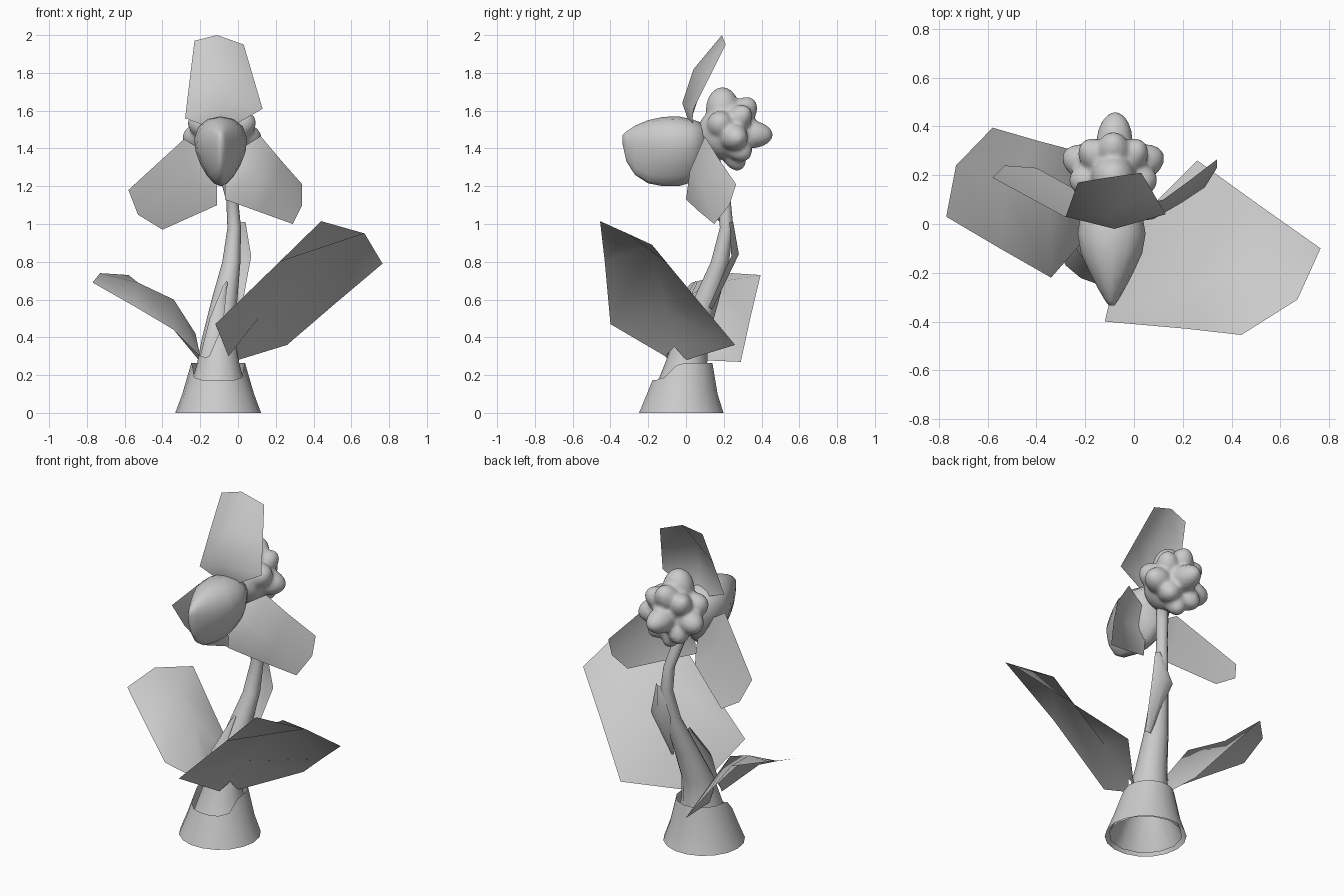
import bpy
import bmesh
from math import cos, sin, pi
from mathutils import Vector, Matrix

default_cube = bpy.data.objects.get("Cube")
if default_cube:
    bpy.data.objects.remove(default_cube, do_unlink=True)

# One plain material for the whole plant
GREY = (0.6, 0.6, 0.6, 1.0)
grey = bpy.data.materials.new("plain_grey")
grey.use_nodes = True
grey.diffuse_color = GREY
shader = grey.node_tree.nodes["Principled BSDF"]
shader.inputs["Base Color"].default_value = GREY
shader.inputs["Roughness"].default_value = 0.8


def finish(bm, name):
    """Turn a bmesh into a smooth shaded object with the plant material."""
    bmesh.ops.recalc_face_normals(bm, faces=bm.faces)
    for face in bm.faces:
        face.smooth = True
    mesh = bpy.data.meshes.new(name)
    bm.to_mesh(mesh)
    bm.free()
    mesh.materials.append(grey)
    obj = bpy.data.objects.new(name, mesh)
    bpy.context.scene.collection.objects.link(obj)
    return obj


def bridge(bm, rows, closed):
    """Join neighbouring rows of vertices with quads."""
    for lower, upper in zip(rows, rows[1:]):
        count = len(lower)
        for i in range(count if closed else count - 1):
            j = (i + 1) % count
            bm.faces.new((lower[i], lower[j], upper[j], upper[i]))


def blade(name, rows):
    """Folded leaf or petal; each row holds one edge, the midrib, the other edge."""
    bm = bmesh.new()
    verts = [[bm.verts.new(point) for point in row] for row in rows]
    bridge(bm, verts, closed=False)
    return finish(bm, name)


def loft(name, rings, cap_start=False, cap_end=False):
    """Skin a list of closed rings, with optional end caps."""
    bm = bmesh.new()
    verts = [[bm.verts.new(point) for point in ring] for ring in rings]
    bridge(bm, verts, closed=True)
    if cap_start:
        bm.faces.new(verts[0])
    if cap_end:
        bm.faces.new(verts[-1])
    return finish(bm, name)


def circle(center, radius, sides):
    x, y, z = center
    angles = [2 * pi * i / sides for i in range(sides)]
    return [(x + radius * cos(a), y + radius * sin(a), z) for a in angles]


# Flared collar at the foot, its rim dipping at the front along the flare
collar_low = circle((-0.105, -0.02, 0.1), 0.19, 18)
collar_top = circle((-0.105, 0.0, 0.265), 0.142, 18)
collar_rim = []
for low, top in zip(collar_low, collar_top):
    dip = min(max((-0.04 - top[1]) / 0.06, 0), 1) * 0.55
    collar_rim.append(Vector(top).lerp(Vector(low), dip))
loft("collar", [circle((-0.105, -0.025, 0.0), 0.227, 18), collar_low, collar_rim])

# Bent stem, open and flared underneath
stem_path = [
    ((-0.105, -0.025, 0.01), 0.205),
    ((-0.105, -0.015, 0.13), 0.15),
    ((-0.105, 0.0, 0.26), 0.112),
    ((-0.1, 0.03, 0.4), 0.09),
    ((-0.075, 0.1, 0.58), 0.07),
    ((-0.035, 0.18, 0.8), 0.048),
    ((-0.02, 0.215, 0.98), 0.036),
    ((-0.03, 0.205, 1.12), 0.032),
    ((-0.07, 0.16, 1.28), 0.034),
    ((-0.085, 0.14, 1.38), 0.034),
]
loft("stem", [circle(c, r, 12) for c, r in stem_path], cap_end=True)

# Two broad leaves near the foot, arched along the midrib
blade("left_leaf", [
    [(-0.05, -0.11, 0.3), (-0.01, -0.06, 0.35), (0, 0, 0.28)],
    [(-0.12, -0.4, 0.47), (0.13, -0.1, 0.53), (0.26, 0.26, 0.36)],
    [(0.22, -0.43, 0.8), (0.43, -0.18, 0.89), (0.51, 0.08, 0.575)],
    [(0.44, -0.455, 1.015), (0.67, -0.31, 0.95), (0.765, -0.1, 0.79)],
])
blade("right_leaf", [
    [(-0.2, -0.06, 0.3), (-0.225, 0.02, 0.42), (-0.2, 0.06, 0.28)],
    [(-0.34, -0.22, 0.44), (-0.34, 0.06, 0.6), (-0.2, 0.29, 0.27)],
    [(-0.55, -0.1, 0.565), (-0.53, 0.15, 0.69), (-0.39, 0.34, 0.5)],
    [(-0.77, 0.03, 0.69), (-0.73, 0.24, 0.74), (-0.58, 0.395, 0.73)],
])

# Small bracts hugging the stem
blade("lower_bract", [
    [(-0.2, -0.06, 0.3), (-0.17, -0.1, 0.29), (-0.15, -0.11, 0.3)],
    [(-0.15, -0.04, 0.5), (-0.12, -0.06, 0.52), (-0.08, -0.05, 0.46)],
    [(-0.08, 0.05, 0.67), (-0.06, 0.05, 0.7), (-0.055, 0.06, 0.69)],
])
blade("upper_bract", [
    [(-0.01, 0.13, 0.55), (0, 0.14, 0.55), (0.02, 0.12, 0.56)],
    [(-0.07, 0.25, 0.84), (0, 0.28, 0.84), (0.07, 0.24, 0.83)],
    [(0, 0.24, 1.0), (0.02, 0.25, 1.01), (0.04, 0.23, 1.01)],
])

# Three outer petals
blade("top_petal", [
    [(-0.12, 0.03, 1.5), (-0.09, 0.03, 1.5), (-0.06, 0.03, 1.5)],
    [(-0.28, 0.03, 1.56), (-0.08, -0.02, 1.64), (0.13, 0.04, 1.61)],
    [(-0.255, 0.1, 1.77), (-0.1, 0.04, 1.82), (0.08, 0.125, 1.78)],
    [(-0.23, 0.17, 1.97), (-0.11, 0.19, 2.0), (0.03, 0.21, 1.95)],
])
blade("left_petal", [
    [(-0.05, 0.06, 1.36), (-0.06, 0.02, 1.28), (-0.07, 0.01, 1.2)],
    [(0.12, 0.1, 1.465), (0.08, 0.02, 1.28), (-0.07, 0, 1.13)],
    [(0.23, 0.18, 1.335), (0.2, 0.09, 1.2), (0.11, 0.07, 1.065)],
    [(0.34, 0.265, 1.21), (0.34, 0.23, 1.1), (0.29, 0.15, 1.0)],
])
blade("right_petal", [
    [(-0.14, 0.05, 1.36), (-0.12, 0.05, 1.28), (-0.11, 0.06, 1.2)],
    [(-0.285, 0.03, 1.45), (-0.25, 0.05, 1.26), (-0.11, 0.07, 1.1)],
    [(-0.58, 0.19, 1.18), (-0.53, 0.24, 1.05), (-0.4, 0.23, 0.97)],
])


# Pouch shaped lip, narrower along its keel
def pouch_ring(y, bottom, top, half_width, sides=16):
    middle, half = (bottom + top) / 2, (top - bottom) / 2
    ring = []
    for i in range(sides):
        a = 2 * pi * i / sides
        x = -0.092 + half_width * cos(a) * (1 + 0.35 * sin(a))
        ring.append((x, y, middle + half * sin(a)))
    return ring


pouch_profile = [
    (-0.335, 1.42, 1.47, 0.01),
    (-0.315, 1.33, 1.49, 0.025),
    (-0.27, 1.26, 1.52, 0.05),
    (-0.2, 1.215, 1.55, 0.085),
    (-0.12, 1.2, 1.567, 0.12),
    (-0.04, 1.2, 1.57, 0.133),
    (0.03, 1.22, 1.555, 0.122),
    (0.1, 1.3, 1.53, 0.085),
]
loft("pouch_lip", [pouch_ring(*p) for p in pouch_profile], cap_start=True, cap_end=True)

# Lumpy cluster behind the flower, lobes pointing out of a round core
core = Vector((-0.085, 0.2, 1.48))
cluster = bmesh.new()


def lobe(offset, radius):
    direction = Vector(offset)
    turn = direction.to_track_quat("Z", "Y").to_matrix().to_4x4()
    stretch = Matrix.Diagonal((radius, radius, direction.length / 2, 1))
    place = Matrix.Translation(core + direction / 2) @ turn @ stretch
    bmesh.ops.create_icosphere(cluster, subdivisions=3, radius=1, matrix=place)


bmesh.ops.create_icosphere(cluster, subdivisions=3, radius=0.14,
                           matrix=Matrix.Translation(core))
centre_lobes = [
    ((0.01, 0.26, -0.01), 0.075),
    ((0, -0.01, 0.245), 0.09),
    ((0, 0.16, 0.18), 0.075),
    ((0, 0.09, -0.195), 0.065),
]
paired_lobes = [
    ((0.175, -0.03, 0.08), 0.075),
    ((0.205, 0.09, -0.03), 0.075),
    ((0.12, 0.13, 0.13), 0.07),
    ((0.1, 0.13, -0.13), 0.07),
]
for offset, radius in centre_lobes:
    lobe(offset, radius)
for (x, y, z), radius in paired_lobes:
    for side in (-1, 1):
        lobe((side * x, y, z), radius)
back_cluster = finish(cluster, "back_cluster")

# Fuse the lobes into one soft skin
fuse = back_cluster.modifiers.new("fuse", "REMESH")
fuse.mode = "VOXEL"
fuse.voxel_size = 0.012
fuse.use_smooth_shade = True
soften = back_cluster.modifiers.new("soften", "SMOOTH")
soften.iterations = 3
